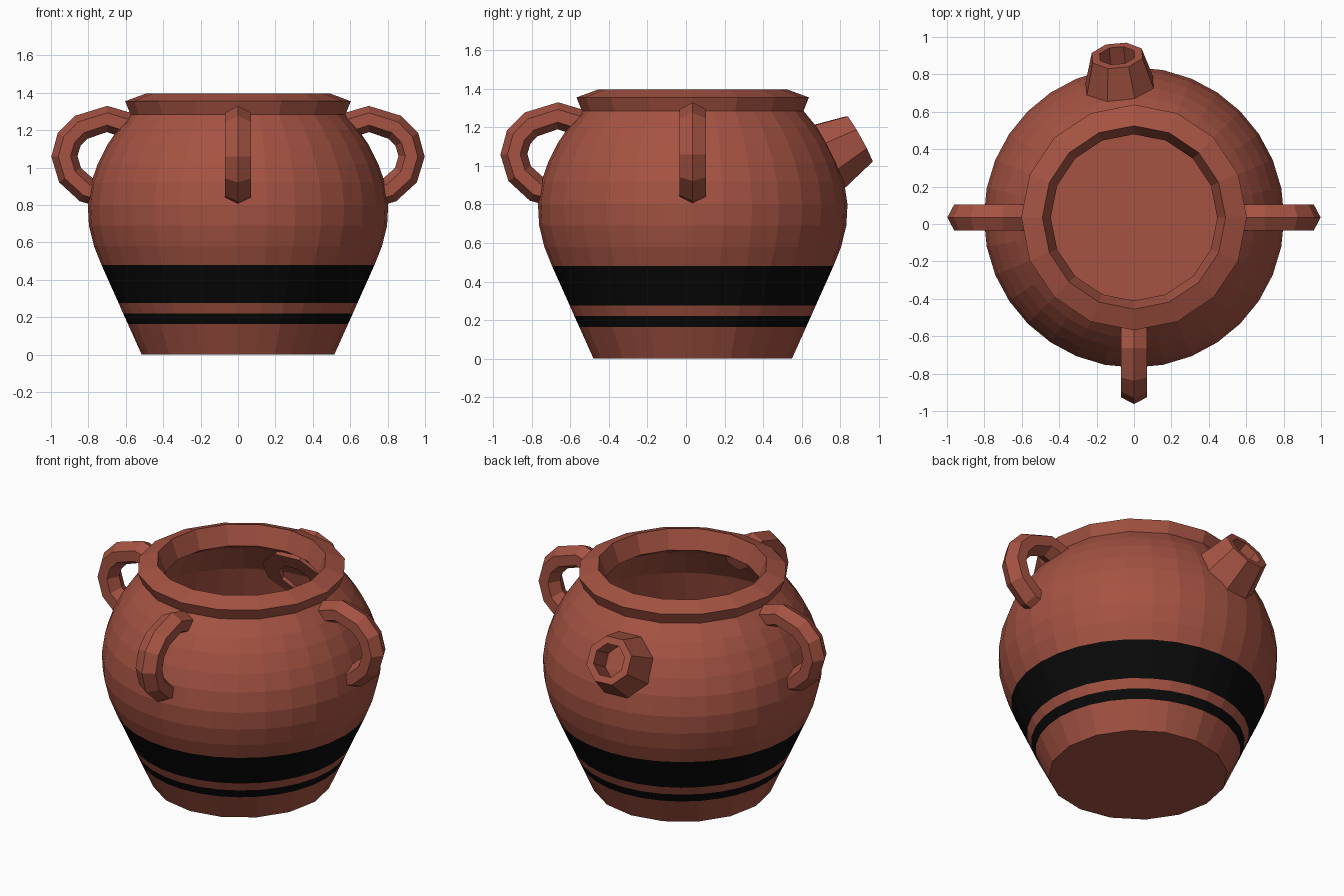
import bpy, bmesh, math
from mathutils import Vector, Matrix

if "Cube" in bpy.data.objects:
    bpy.data.objects.remove(bpy.data.objects["Cube"])

CY = 0.035  # the pot body sits slightly behind centre because of the front handle


def material(name, rgb):
    m = bpy.data.materials.new(name)
    m.diffuse_color = (*rgb, 1)
    m.use_nodes = True
    m.node_tree.nodes["Principled BSDF"].inputs["Base Color"].default_value = m.diffuse_color
    return m


CLAY = material("red_clay", (0.376, 0.086, 0.055))
BLACK = material("black_paint", (0.003, 0.003, 0.003))


def finish(bm, name, mats):
    bmesh.ops.recalc_face_normals(bm, faces=bm.faces[:])
    me = bpy.data.meshes.new(name)
    bm.to_mesh(me)
    bm.free()
    for m in mats:
        me.materials.append(m)
    ob = bpy.data.objects.new(name, me)
    bpy.context.collection.objects.link(ob)
    return ob


def skin(bm, rings, closed=False):
    """Join successive vertex rings with quads; cap the ends unless closed."""
    vs = [[bm.verts.new(p) for p in r] for r in rings]
    n = len(vs[0])
    pairs = list(zip(vs, vs[1:])) + ([(vs[-1], vs[0])] if closed else [])
    for a, b in pairs:
        for i in range(n):
            j = (i + 1) % n
            bm.faces.new((a[i], a[j], b[j], b[i]))
    if not closed:
        bm.faces.new(vs[0])
        bm.faces.new(vs[-1])


# Pot body: lathe profile (radius, height), outside up, over the lip, inside down
SEG = 32
outside = [(0.515, 0), (0.589, 0.165), (0.614, 0.22), (0.638, 0.275), (0.73, 0.48),
           (0.77, 0.58), (0.797, 0.69), (0.803, 0.8), (0.785, 0.92), (0.75, 1.02),
           (0.70, 1.12), (0.645, 1.2), (0.575, 1.285)]
lip = [(0.603, 1.355), (0.49, 1.397), (0.445, 1.28)]
inside = [(0.58, 1.2), (0.69, 1.02), (0.75, 0.8), (0.70, 0.55), (0.49, 0.06)]
rings = []
for r, z in outside + lip + inside:
    coarse = z < 0.1 or z > 1.27  # foot and lip have half the sides
    ring = []
    for i in range(SEG):
        a = math.tau * i / SEG
        k = r * (math.cos(math.tau / SEG) if coarse and i % 2 else 1)
        ring.append((k * math.cos(a), CY + k * math.sin(a), z))
    rings.append(ring)
bm = bmesh.new()
skin(bm, rings)
# Painted stripes: outer faces within two height bands
for f in bm.faces:
    z = f.calc_center_median().z
    zs = [v.co.z for v in f.verts]
    if max(zs) < 0.485 and (0.17 < z < 0.215 or 0.28 < z < 0.47) and min(zs) > 0.1:
        f.material_index = 1
finish(bm, "pot_body", [CLAY, BLACK])


# Handles: hexagonal section swept along a bent path, ridge facing outward
PATH = [Vector(p) for p in [(0.54, 1.21), (0.70, 1.26), (0.84, 1.215), (0.903, 1.15),
                            (0.928, 1.06), (0.898, 0.96), (0.81, 0.88), (0.73, 0.86)]]
SECTION = [(0.07, 0), (0.033, 0.07), (-0.033, 0.07),
           (-0.07, 0), (-0.033, -0.07), (0.033, -0.07)]


def handle(name, angle):
    rot = Matrix.Translation((0, CY, 0)) @ Matrix.Rotation(angle, 4, 'Z')
    rings = []
    for i, p in enumerate(PATH):
        t = (PATH[min(i + 1, len(PATH) - 1)] - PATH[max(i - 1, 0)]).normalized()
        n = Vector((-t.y, t.x))
        rings.append([rot @ Vector((p.x + n.x * u, w, p.y + n.y * u)) for u, w in SECTION])
    bm = bmesh.new()
    skin(bm, rings)
    finish(bm, name, [CLAY])


for name, deg in (("right_handle", 0), ("left_handle", 180), ("front_handle", -90)):
    handle(name, math.radians(deg))

# Spout: hollow tapered eight-sided tube leaning up and back through the wall
tip = Vector((-0.09, 0.90, 1.14))
base = Vector((-0.07, 0.675, 1.015))
axis = (tip - base).normalized()
side = axis.cross(Vector((0, 0, 1))).normalized()
up = side.cross(axis)
rings = []
for c, r in ((base, 0.215), (tip, 0.145), (tip, 0.10), (base, 0.11)):
    rings.append([c + r * (side * math.cos(a) + up * math.sin(a))
                  for a in (math.tau * (i + 0.5) / 8 for i in range(8))])
bm = bmesh.new()
skin(bm, rings, closed=True)
finish(bm, "spout", [CLAY])
